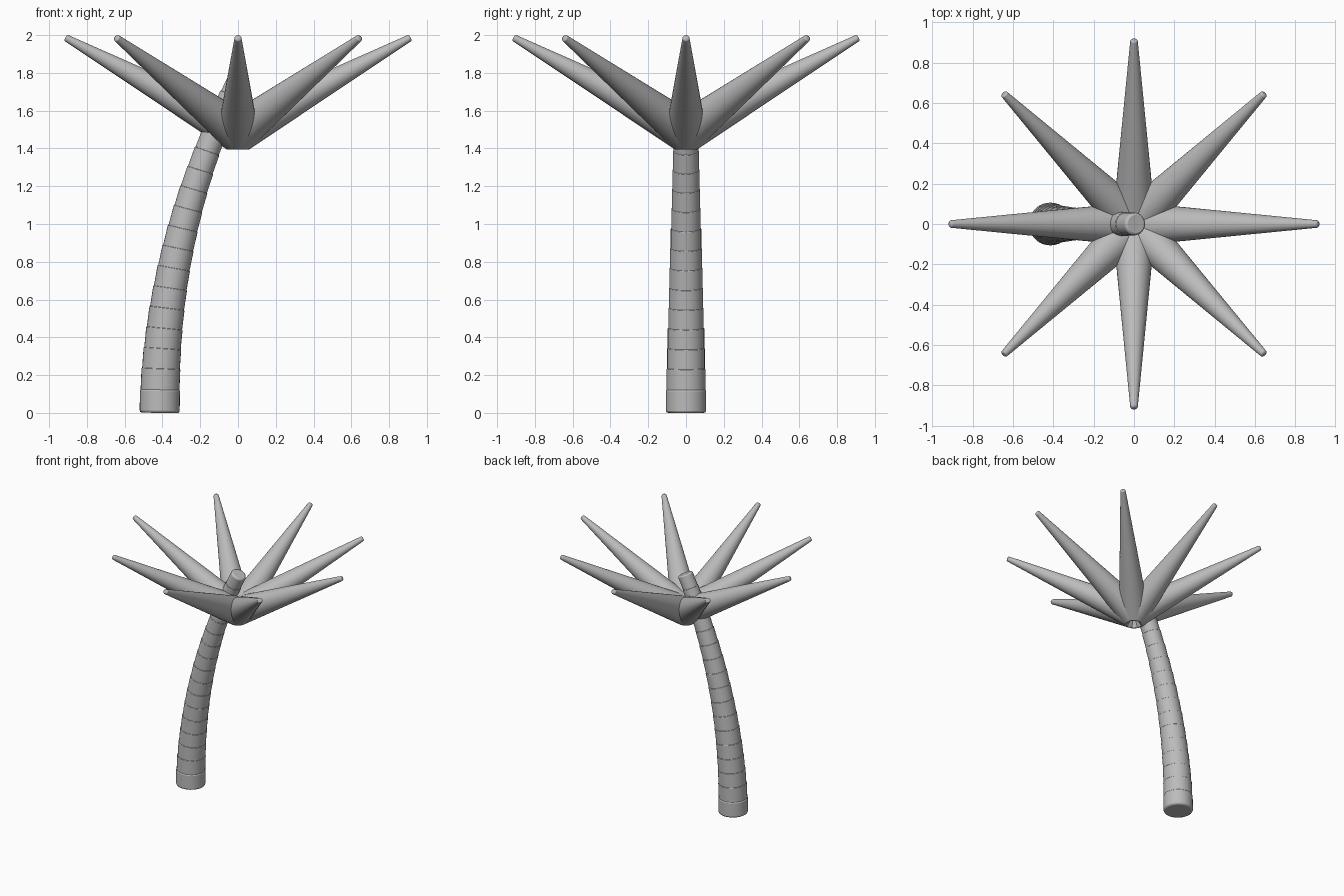
import bpy
import math
from mathutils import Vector

cube = bpy.data.objects.get("Cube")
if cube:
    bpy.data.objects.remove(cube, do_unlink=True)

grey = bpy.data.materials.new("plain grey")
grey.use_nodes = True
grey.diffuse_color = (0.5, 0.5, 0.5, 1)
grey.node_tree.nodes["Principled BSDF"].inputs["Base Color"].default_value = (0.5, 0.5, 0.5, 1)


def tapered_rod(name, start, end, r_start, r_end, bevel):
    """Closed round rod between two points with softened rims."""
    start, end = Vector(start), Vector(end)
    axis = end - start
    bpy.ops.mesh.primitive_cone_add(vertices=32, radius1=r_start, radius2=r_end,
                                    depth=axis.length, location=(start + end) / 2)
    rod = bpy.context.object
    rod.name = name
    rod.rotation_euler = axis.to_track_quat('Z', 'Y').to_euler()
    rod.data.materials.append(grey)
    mod = rod.modifiers.new("soft_rim", 'BEVEL')
    mod.width = bevel
    mod.segments = 2
    mod.limit_method = 'ANGLE'
    mod.angle_limit = math.radians(40)
    bpy.ops.object.shade_smooth_by_angle(angle=math.radians(35))
    return rod


# Trunk: overlapping rings along an arc, each slightly slimmer than the last
BEND, BASE_X = 3.95, -0.415
SPACING, RING_LENGTH, RINGS = 0.1075, 0.127, 17


def arc_point(s):
    a = s / BEND
    return Vector((BASE_X + BEND * (1 - math.cos(a)), 0, BEND * math.sin(a)))


for i in range(RINGS):
    s = i * SPACING
    radius = 0.106 - 0.05 * i / (RINGS - 1)
    bevel = 0.012 if i in (0, RINGS - 1) else 0.003
    tapered_rod(f"trunk_ring_{i + 1}", arc_point(s), arc_point(s + RING_LENGTH),
                radius, radius, bevel)

# Crown: eight long cones fanning up and out from the centre
LEAVES = 8
for i in range(LEAVES):
    a = math.tau * i / LEAVES
    tip = (0.913 * math.cos(a), 0.913 * math.sin(a), 1.987)
    tapered_rod(f"leaf_{i + 1}", (0, 0, 1.485), tip, 0.108, 0.018, 0.008)
